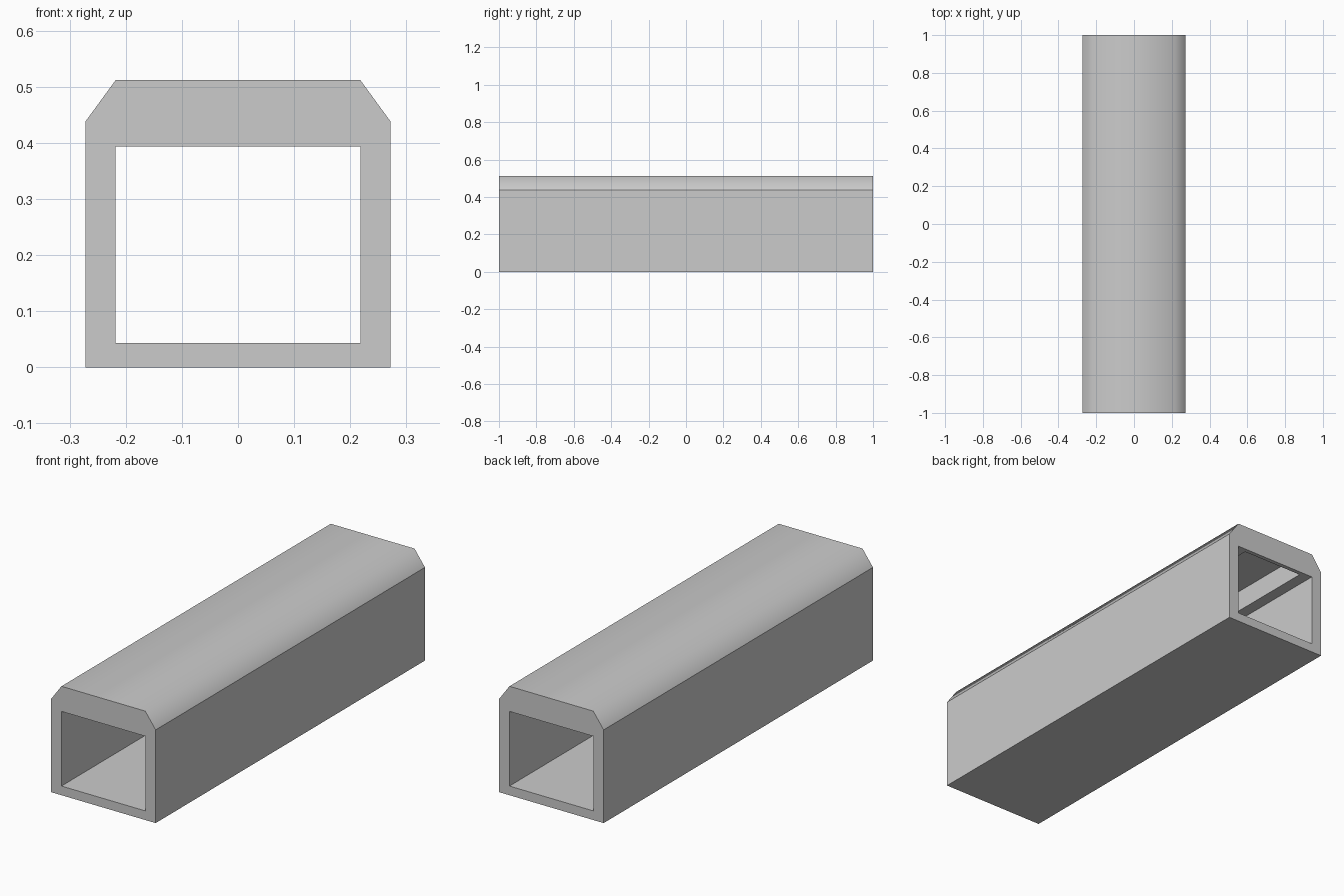
import bpy, bmesh

if "Cube" in bpy.data.objects:
    bpy.data.objects.remove(bpy.data.objects["Cube"])


def finish(name, bm):
    bmesh.ops.recalc_face_normals(bm, faces=bm.faces[:])
    mesh = bpy.data.meshes.new(name)
    bm.to_mesh(mesh)
    bm.free()
    obj = bpy.data.objects.new(name, mesh)
    bpy.context.collection.objects.link(obj)
    return obj


def prism(name, profile, half_length, smooth_above=None):
    """Extrude an x-z profile along y, optionally smoothing the upper faces."""
    bm = bmesh.new()
    face = bm.faces.new([bm.verts.new((x, -half_length, z)) for x, z in profile])
    new = bmesh.ops.extrude_face_region(bm, geom=[face])["geom"]
    verts = [g for g in new if isinstance(g, bmesh.types.BMVert)]
    bmesh.ops.translate(bm, verts=verts, vec=(0, 2 * half_length, 0))
    bm.normal_update()
    if smooth_above is not None:
        for f in bm.faces:
            f.smooth = (abs(f.normal.y) < 0.5
                        and f.calc_center_median().z > smooth_above)
    return finish(name, bm)


def mirrored(half):
    return half + [(-x, z) for x, z in reversed(half)]


# Outer body with chamfered top corners
body = prism("tunnel_body",
             mirrored([(0.272, 0), (0.272, 0.438), (0.218, 0.512)]),
             1.0, smooth_above=0.45)

# Through bore, and the closed-ended recess in its ceiling
bore = prism("bore_cutter", mirrored([(0.218, 0.043), (0.218, 0.394)]), 1.1)
recess = prism("ceiling_recess_cutter",
               mirrored([(0.162, 0.30), (0.162, 0.495)]), 0.98)

for cutter in (bore, recess):
    cutter.hide_render = True
    cutter.display_type = 'WIRE'
    mod = body.modifiers.new(cutter.name, 'BOOLEAN')
    mod.operation = 'DIFFERENCE'
    mod.solver = 'EXACT'
    mod.object = cutter
